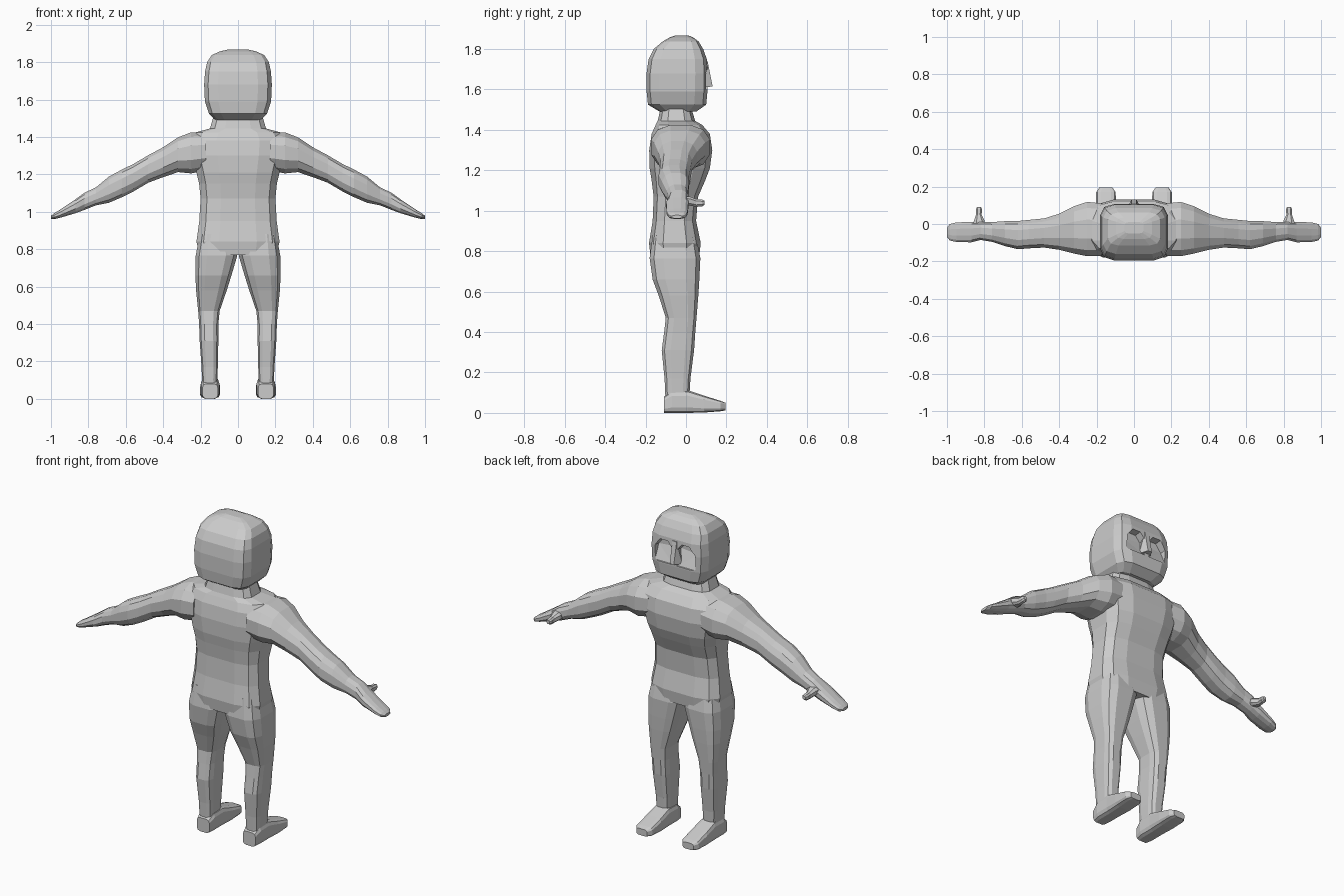
import bpy, bmesh, math
from mathutils import Vector

grey = bpy.data.materials.new("plain grey")
grey.diffuse_color = (0.6, 0.6, 0.6, 1)


def make(name, bm):
    bmesh.ops.recalc_face_normals(bm, faces=bm.faces)
    me = bpy.data.meshes.new(name)
    bm.to_mesh(me)
    bm.free()
    me.materials.append(grey)
    ob = bpy.data.objects.new(name, me)
    bpy.context.collection.objects.link(ob)
    return ob


def loft(name, axis, rings, e=0.6, n=12, s=1):
    """Skin rounded-box rings (position, umin, umax, vmin, vmax) along an axis."""
    bm = bmesh.new()
    k = math.cos(math.pi / n) ** e
    loops = []
    for p, u0, u1, v0, v1 in rings:
        loop = []
        for i in range(n):
            a = 2 * math.pi * (i + 0.5) / n
            c, d = math.cos(a), math.sin(a)
            u = (u0 + u1) / 2 + (u1 - u0) / 2 * math.copysign(abs(c) ** e, c) / k
            v = (v0 + v1) / 2 + (v1 - v0) / 2 * math.copysign(abs(d) ** e, d) / k
            co = {"x": (p, u, v), "y": (u, p, v), "z": (u, v, p)}[axis]
            loop.append(bm.verts.new((co[0] * s, co[1], co[2])))
        loops.append(loop)
    for a, b in zip(loops, loops[1:]):
        for i in range(n):
            bm.faces.new((a[i], a[(i + 1) % n], b[(i + 1) % n], b[i]))
    bm.faces.new(loops[0])
    bm.faces.new(loops[-1])
    return make(name, bm)


def hull(name, pts):
    bm = bmesh.new()
    for p in pts:
        bm.verts.new(p)
    bmesh.ops.convex_hull(bm, input=bm.verts)
    return make(name, bm)


def combine(base, other, op):
    m = base.modifiers.new(op.lower(), "BOOLEAN")
    m.operation, m.object, m.solver = op, other, "EXACT"
    bpy.context.view_layer.objects.active = base
    bpy.ops.object.modifier_apply(modifier=m.name)
    bpy.data.objects.remove(other)


# Torso with sloping shoulders and neck: z, half width, back, front
torso = [(.77, .205, -.175, .065), (.84, .222, -.183, .073), (.95, .207, -.165, .05),
         (1.07, .20, -.16, .06), (1.15, .208, -.17, .095), (1.21, .222, -.18, .118),
         (1.30, .245, -.182, .13), (1.38, .255, -.17, .118), (1.425, .225, -.15, .08),
         (1.445, .15, -.14, .045), (1.53, .125, -.12, .02)]
body = loft("body", "z", [(z, -w, w, a, b) for z, w, a, b in torso])

# Limbs, built on each side and merged into the body
leg = [(.88, .02, .205, -.165, .05), (.765, .004, .226, -.18, .071), (.66, .035, .228, -.165, .066),
       (.58, .06, .224, -.135, .061), (.47, .098, .213, -.10, .052), (.40, .105, .208, -.108, .046),
       (.31, .105, .205, -.12, .04), (.17, .108, .195, -.106, .022), (.10, .11, .192, -.103, .018),
       (.03, .108, .192, -.10, .02)]
foot = [(-.11, .108, .19, 0, .08), (-.07, .10, .198, 0, .11), (.01, .10, .198, 0, .112),
        (.09, .096, .202, .002, .085), (.17, .098, .202, .008, .06), (.195, .115, .185, .012, .05)]
arm = [(.17, -.17, .11, 1.22, 1.425), (.25, -.172, .118, 1.205, 1.425), (.32, -.158, .095, 1.212, 1.398),
       (.40, -.138, .055, 1.185, 1.345), (.48, -.126, .03, 1.155, 1.302), (.56, -.13, .022, 1.108, 1.255),
       (.62, -.135, .016, 1.078, 1.226), (.69, -.118, .015, 1.048, 1.188), (.76, -.095, .01, 1.034, 1.13),
       (.82, -.085, .012, 1.01, 1.102), (.87, -.098, .012, .992, 1.066), (.95, -.096, .008, .968, 1.012),
       (.985, -.088, .0, .96, .99), (1.0, -.07, -.02, .962, .978)]
thumb = [(-.03, .79, .87, 1.03, 1.075), (.02, .80, .855, 1.025, 1.07),
         (.05, .815, .845, 1.02, 1.058), (.08, .812, .845, 1.022, 1.055), (.092, .82, .838, 1.03, 1.05)]
for s in (1, -1):
    for part in (loft("leg", "z", leg, s=s),
                 loft("foot", "y", foot, e=.5, s=s),
                 loft("arm", "x", arm, e=.8, s=s),
                 loft("thumb", "y", thumb, e=.8, n=8, s=s)):
        combine(body, part, "UNION")

# Boxy rounded head: z, half width, back, front
skull = [(1.49, .12, -.13, .05), (1.525, .155, -.188, .10), (1.59, .177, -.195, .106),
         (1.68, .181, -.195, .108), (1.75, .176, -.185, .103), (1.80, .165, -.16, .085),
         (1.838, .14, -.115, .062), (1.858, .095, -.08, .035), (1.868, .05, -.05, .01)]
head = loft("head", "z", [(z, -w, w, a, b) for z, w, a, b in skull], e=.4)

# Eye hollows, deepest beneath the brow and fading into the cheek
for s in (1, -1):
    pts = [(s * x, y, z) for x, top in ((.015, 1.70), (.045, 1.735), (.095, 1.735), (.13, 1.69))
           for y, z in ((.15, top), (.065, top - .01), (.10, 1.60), (.15, 1.59))]
    combine(head, hull("eye_cutter", pts), "DIFFERENCE")

# Wedge nose
nose = hull("nose", [(-.014, .107, 1.74), (.014, .107, 1.74), (0, .06, 1.74), (-.036, .085, 1.61),
                     (.036, .085, 1.61), (-.013, .132, 1.615), (.013, .132, 1.615)])
combine(head, nose, "UNION")
